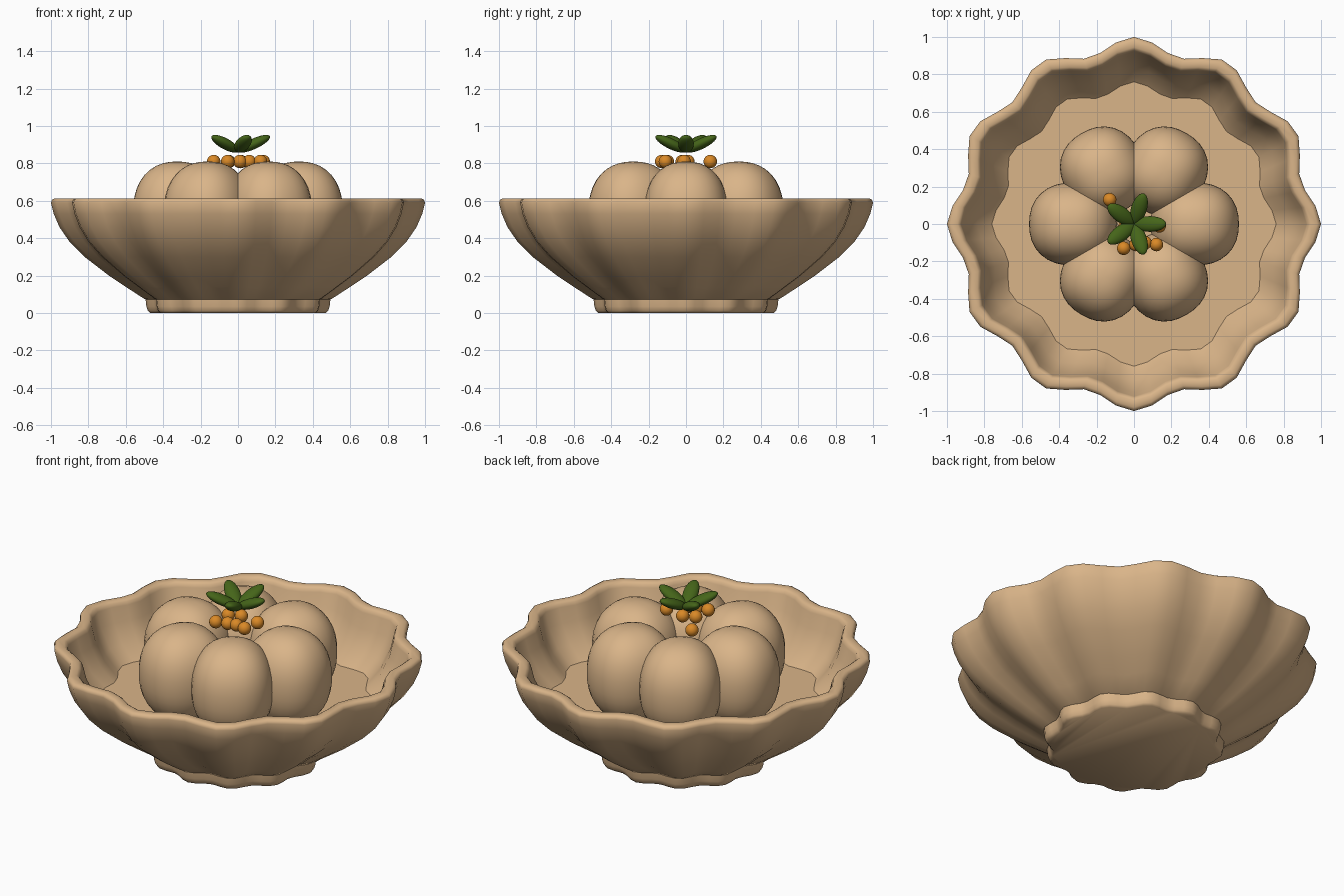
import bpy, bmesh
from math import cos, sin, pi, radians, copysign
from mathutils import Matrix, Vector

cube = bpy.data.objects.get("Cube")
if cube:
    bpy.data.objects.remove(cube, do_unlink=True)


def material(name, rgb):
    m = bpy.data.materials.new(name)
    m.use_nodes = True
    col = (*rgb, 1)
    m.diffuse_color = col
    m.node_tree.nodes["Principled BSDF"].inputs["Base Color"].default_value = col
    return m


TAN = material("tan clay", (0.70, 0.46, 0.25))
GREEN = material("leaf green", (0.06, 0.13, 0.01))
ORANGE = material("berry orange", (0.70, 0.25, 0.02))


def finish(bm, name, mat, angle=60):
    bmesh.ops.recalc_face_normals(bm, faces=bm.faces)
    me = bpy.data.meshes.new(name)
    bm.to_mesh(me)
    bm.free()
    me.materials.append(mat)
    ob = bpy.data.objects.new(name, me)
    bpy.context.collection.objects.link(ob)
    bpy.ops.object.select_all(action="DESELECT")
    ob.select_set(True)
    bpy.context.view_layer.objects.active = ob
    bpy.ops.object.shade_smooth_by_angle(angle=radians(angle))
    return ob


def scalloped(name, profile, cap=False, seg=64, lobes=12):
    """Sweep a (radius, height) profile around a twelve-lobed outline."""
    bm = bmesh.new()
    rings = []
    for r, z in profile:
        ring = []
        for i in range(seg):
            a = 2 * pi * i / seg
            k = r * (0.96 + 0.04 * cos(lobes * a))
            ring.append(bm.verts.new((k * cos(a), k * sin(a), z)))
        rings.append(ring)
    for lo, hi in zip(rings, rings[1:]):
        for i in range(seg):
            j = (i + 1) % seg
            bm.faces.new((lo[i], lo[j], hi[j], hi[i]))
    if cap:
        bm.faces.new(rings[0])
    if cap and len(rings) > 1:
        bm.faces.new(rings[-1])
    return finish(bm, name, TAN)


def blob(name, mat, place, radii, power=1.0, u=32, v=20):
    """Ellipsoid, made boxier by a power below one."""
    bm = bmesh.new()
    bmesh.ops.create_uvsphere(bm, u_segments=u, v_segments=v, radius=1)
    for vert in bm.verts:
        c = vert.co
        if power != 1.0:
            e = 2 / power
            c /= sum(abs(t) ** e for t in c) ** (1 / e)
        vert.co = Vector(c[i] * radii[i] for i in range(3))
    bm.transform(place)
    return finish(bm, name, mat, 80)


# Bowl: outer wall, rolled rim and inner wall
scalloped("bowl", [(0.48, 0.07), (0.50, 0.075), (0.60, 0.14), (0.69, 0.20),
                   (0.82, 0.30), (0.90, 0.38), (0.955, 0.46), (0.985, 0.53),
                   (1.0, 0.59), (0.995, 0.605), (0.98, 0.613), (0.945, 0.613),
                   (0.93, 0.603), (0.922, 0.585), (0.90, 0.50), (0.84, 0.39),
                   (0.76, 0.31), (0.70, 0.26)], cap=True)
# Flat inside floor and foot
scalloped("bowl_floor", [(0.765, 0.31)], cap=True)
scalloped("foot", [(0.47, 0.0), (0.482, 0.012), (0.49, 0.035), (0.495, 0.08)], cap=True)

# Six plump segments
for i in range(6):
    place = (Matrix.Rotation(i * pi / 3, 4, "Z")
             @ Matrix.Translation((0.325, 0, 0.54)))
    blob(f"segment_{i + 1}", TAN, place, (0.236, 0.222, 0.27), power=0.88)

# Berries
berries = [(-0.13, 0.13), (-0.055, -0.13), (0.12, -0.11), (0.06, -0.10),
           (0.135, -0.01), (0.01, -0.11), (0.015, 0.01), (-0.05, -0.02)]
for i, (x, y) in enumerate(berries):
    blob(f"berry_{i + 1}", ORANGE, Matrix.Translation((x, y, 0.81)),
         (0.036,) * 3, u=20, v=12)

# Five raised leaves
for i in range(5):
    place = (Matrix.Rotation(i * 2 * pi / 5, 4, "Z")
             @ Matrix.Translation((0.085, 0, 0.905))
             @ Matrix.Rotation(radians(-25), 4, "Y"))
    blob(f"leaf_{i + 1}", GREEN, place, (0.095, 0.042, 0.028), u=24, v=14)
